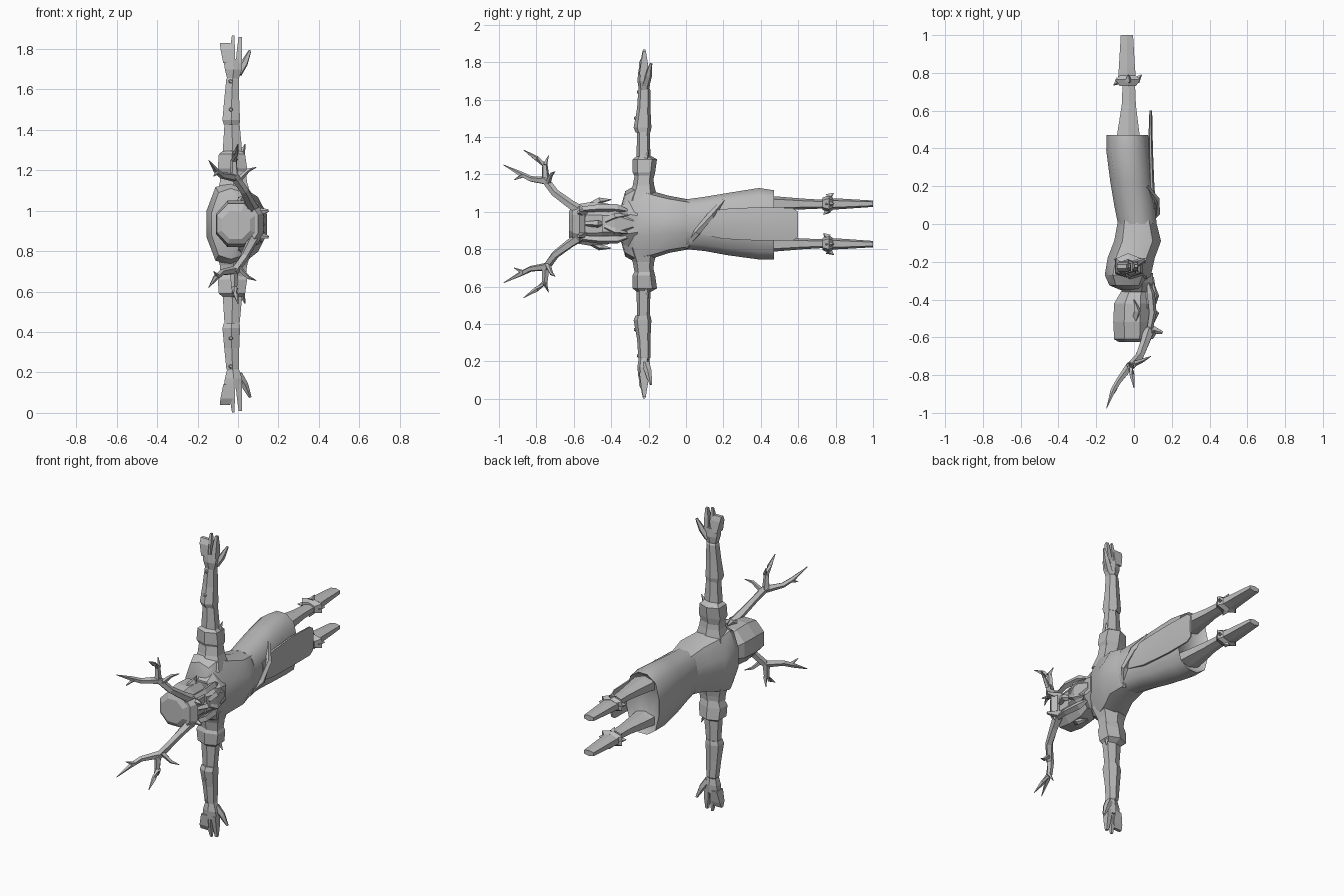
import bpy, bmesh, math
from mathutils import Vector

MID = 0.935  # height of the symmetry plane
grey = bpy.data.materials.new("stone grey")
grey.diffuse_color = (0.5, 0.5, 0.5, 1)


def finish(name, bm, smooth=0):
    bmesh.ops.recalc_face_normals(bm, faces=bm.faces)
    me = bpy.data.meshes.new(name)
    bm.to_mesh(me)
    bm.free()
    ob = bpy.data.objects.new(name, me)
    bpy.context.collection.objects.link(ob)
    me.materials.append(grey)
    if smooth:
        bpy.ops.object.select_all(action='DESELECT')
        ob.select_set(True)
        bpy.context.view_layer.objects.active = ob
        bpy.ops.object.shade_smooth_by_angle(angle=math.radians(smooth))
    return ob


def skin(bm, rings):
    n = len(rings[0])
    vs = [[bm.verts.new(p) for p in r] for r in rings]
    for a, b in zip(vs, vs[1:]):
        for i in range(n):
            j = (i + 1) % n
            bm.faces.new((a[i], a[j], b[j], b[i]))
    bm.faces.new(vs[0])
    bm.faces.new(vs[-1])


def loft(name, axis, rows, n=8, power=0.8, smooth=0, flip=False):
    """Rows are (position, x low, x high, other low, other high) along Y or Z."""
    rings = []
    for t, x0, x1, b0, b1 in rows:
        ring = []
        for i in range(n):
            a = math.tau * (i + 0.5) / n
            c, s = math.cos(a), math.sin(a)
            k = max(abs(c), abs(s)) ** (1 - power)
            scale = 1 / max(k * math.cos(math.pi / n), 0.5) if n > 4 else 1.41
            u = max(-1, min(1, c * scale))
            v = max(-1, min(1, s * scale))
            x = (x0 + x1) / 2 + u * (x1 - x0) / 2
            w = (b0 + b1) / 2 + v * (b1 - b0) / 2
            p = (x, t, w) if axis == 'Y' else (x, w, t)
            ring.append((p[0], p[1], 2 * MID - p[2]) if flip else p)
        rings.append(ring)
    bm = bmesh.new()
    skin(bm, rings)
    return finish(name, bm, smooth)


def tube(name, pts, radii, n=5, flip=False):
    """Tapered branch through the points."""
    P = [Vector((p[0], p[1], 2 * MID - p[2] if flip else p[2])) for p in pts]
    rings = []
    for i, p in enumerate(P):
        d = (P[min(i + 1, len(P) - 1)] - P[max(i - 1, 0)]).normalized()
        u = d.cross(Vector((0.3, 0.2, 1)) if abs(d.z) < 0.8 else Vector((1, 0.2, 0))).normalized()
        v = d.cross(u)
        rings.append([p + radii[i] * (u * math.cos(math.tau * k / n) + v * math.sin(math.tau * k / n))
                      for k in range(n)])
    bm = bmesh.new()
    skin(bm, rings)
    return finish(name, bm)


# Torso and robe
loft("torso", 'Y', [(-0.35, -0.07, 0.04, 0.85, 1.02), (-0.325, -0.13, 0.06, 0.76, 1.11),
                    (-0.27, -0.155, 0.09, 0.73, 1.14), (-0.18, -0.14, 0.11, 0.75, 1.11),
                    (-0.09, -0.105, 0.143, 0.78, 1.085), (0.02, -0.085, 0.115, 0.80, 1.065)],
     n=10, smooth=35)
loft("robe", 'Y', [(0.0, -0.085, 0.12, 0.80, 1.066), (0.1, -0.105, 0.11, 0.79, 1.08),
                   (0.22, -0.125, 0.095, 0.768, 1.10), (0.39, -0.147, 0.08, 0.745, 1.127),
                   (0.47, -0.145, 0.075, 0.745, 1.115), (0.44, -0.12, 0.05, 0.775, 1.085)],
     n=12, smooth=50)
loft("front_flap", 'Y', [(0.08, 0.09, 0.118, 0.88, 0.99), (0.2, 0.08, 0.108, 0.855, 1.015),
                         (0.4, 0.075, 0.1, 0.845, 1.025), (0.57, 0.08, 0.097, 0.845, 1.02),
                         (0.6, 0.082, 0.095, 0.865, 1.0)], n=8, smooth=50)
tube("sash", [(0.065, 0.2, 1.06), (0.115, 0.13, 0.98), (0.12, 0.06, 0.89), (0.07, 0.0, 0.81)],
     [0.012, 0.02, 0.02, 0.012])
loft("collar", 'Y', [(-0.36, -0.06, 0.08, 0.85, 1.02), (-0.31, -0.09, 0.1, 0.81, 1.06),
                     (-0.26, -0.06, 0.1, 0.83, 1.04)], n=8)

# Head, hood rim and beard
loft("head", 'Y', [(-0.625, -0.08, 0.06, 0.86, 1.0), (-0.61, -0.105, 0.085, 0.835, 1.035),
                   (-0.52, -0.11, 0.09, 0.82, 1.05), (-0.42, -0.105, 0.09, 0.825, 1.045),
                   (-0.36, -0.07, 0.08, 0.85, 1.01), (-0.32, -0.05, 0.05, 0.87, 1.0)], n=8)
loft("brow", 'Y', [(-0.61, 0.06, 0.1, 0.86, 1.01), (-0.57, 0.07, 0.125, 0.84, 1.03),
                   (-0.54, 0.07, 0.105, 0.86, 1.01)], n=6)
tube("nose", [(0.085, -0.54, MID), (0.115, -0.47, MID), (0.09, -0.45, MID)], [0.012, 0.02, 0.012], 4)
loft("beard", 'Y', [(-0.45, 0.04, 0.1, 0.86, 1.01), (-0.38, 0.05, 0.12, 0.86, 1.01),
                    (-0.28, 0.085, 0.105, 0.91, 0.96)], n=6)

# Antler branches: (points, radii); drawn once per side
antler = [
    ([(0.08, -0.56, 1.0), (0.06, -0.62, 1.04), (0.03, -0.7, 1.1), (-0.02, -0.755, 1.175)],
     [0.03, 0.025, 0.022, 0.022]),
    ([(-0.02, -0.75, 1.165), (-0.08, -0.83, 1.175), (-0.11, -0.88, 1.2), (-0.145, -0.975, 1.25)],
     [0.022, 0.016, 0.014, 0.002]),
    ([(-0.02, -0.75, 1.165), (-0.02, -0.755, 1.25), (-0.01, -0.8, 1.285), (0.0, -0.868, 1.33)],
     [0.022, 0.016, 0.014, 0.002]),
    ([(-0.01, -0.755, 1.25), (-0.03, -0.735, 1.30)], [0.013, 0.002]),
    ([(-0.1, -0.87, 1.195), (-0.12, -0.92, 1.17)], [0.013, 0.002]),
    ([(0.0, -0.74, 1.15), (0.05, -0.72, 1.2), (0.09, -0.7, 1.215)], [0.016, 0.01, 0.002]),
]

for side, flip in (("upper", False), ("lower", True)):
    for i, (pts, rad) in enumerate(antler):
        tube(f"{side}_antler_{i}", pts, rad, 5, flip)
    # Ear, hair strand and hood rim beside the face
    tube(side + "_ear", [(0.0, -0.53, 1.02), (0.02, -0.46, 1.06), (0.0, -0.4, 1.065)],
         [0.02, 0.018, 0.002], 4, flip)
    tube(side + "_hair", [(0.08, -0.58, 1.01), (0.1, -0.47, 1.02), (0.09, -0.37, 1.02), (0.07, -0.29, 1.0)],
         [0.015, 0.02, 0.022, 0.003], 4, flip)
    tube(side + "_moustache", [(0.1, -0.43, 0.95), (0.115, -0.38, 0.975), (0.1, -0.3, 0.985)],
         [0.015, 0.018, 0.002], 4, flip)
    tube(side + "_head_bump", [(0.07, -0.55, 0.99), (0.15, -0.575, 1.0)], [0.03, 0.008], 5, flip)

    # Arm with elbow guard and bracer
    loft(side + "_upper_arm", 'Z', [(1.06, -0.11, 0.07, -0.32, -0.15), (1.14, -0.09, 0.045, -0.285, -0.17),
                                    (1.22, -0.085, 0.035, -0.27, -0.18), (1.3, -0.075, 0.02, -0.265, -0.19),
                                    (1.46, -0.065, 0.005, -0.26, -0.195)], 6, flip=flip)
    loft(side + "_elbow_guard", 'Z', [(1.17, -0.085, 0.03, -0.265, -0.175), (1.21, -0.1, 0.045, -0.285, -0.165),
                                      (1.28, -0.095, 0.035, -0.285, -0.155),
                                      (1.3, -0.07, 0.015, -0.26, -0.19)], 6, flip=flip)
    tube(side + "_elbow_spike", [(0.01, -0.22, 1.25), (0.035, -0.2, 1.33)], [0.025, 0.002], 4, flip)
    loft(side + "_bracer", 'Z', [(1.425, -0.07, 0.008, -0.27, -0.19), (1.45, -0.077, 0.01, -0.28, -0.185),
                                 (1.55, -0.068, 0.006, -0.262, -0.19), (1.65, -0.058, 0.004, -0.255, -0.19),
                                 (1.665, -0.05, 0.0, -0.25, -0.2)], 6, flip=flip)
    for i, (z, y) in enumerate(((1.5, -0.27), (1.64, -0.255))):
        tube(f"{side}_stud_{i}", [(-0.035, y + 0.01, z), (-0.035, y - 0.008, z)], [0.013, 0.007], 6, flip)

    # Hand with fingers and thumb
    loft(side + "_palm", 'Z', [(1.64, -0.05, 0.0, -0.25, -0.2), (1.7, -0.065, 0.02, -0.26, -0.19),
                               (1.75, -0.072, 0.02, -0.255, -0.195)], 6, flip=flip)
    loft(side + "_outer_fingers", 'Z', [(1.73, -0.073, -0.03, -0.255, -0.195), (1.8, -0.087, -0.025, -0.25, -0.205),
                                        (1.83, -0.09, -0.04, -0.235, -0.215)], 4, flip=flip)
    loft(side + "_middle_finger", 'Z', [(1.73, -0.045, -0.015, -0.25, -0.205), (1.8, -0.04, -0.015, -0.245, -0.21),
                                        (1.868, -0.03, -0.018, -0.23, -0.218)], 4, flip=flip)
    loft(side + "_index_finger", 'Z', [(1.73, -0.012, 0.02, -0.25, -0.2), (1.8, -0.005, 0.02, -0.24, -0.205),
                                       (1.86, 0.003, 0.019, -0.23, -0.215)], 4, flip=flip)
    tube(side + "_thumb", [(0.0, -0.215, 1.68), (0.032, -0.2, 1.73), (0.045, -0.195, 1.76), (0.06, -0.187, 1.793)],
         [0.022, 0.019, 0.014, 0.007], 5, flip)

    # Leg, ankle cuff and boot
    loft(side + "_leg", 'Y', [(0.36, -0.1, 0.04, 0.99, 1.09), (0.47, -0.09, 0.03, 1.005, 1.083),
                              (0.63, -0.065, 0.01, 1.013, 1.07), (0.75, -0.06, 0.005, 1.018, 1.063)], 6, flip=flip)
    loft(side + "_ankle_cuff", 'Y', [(0.73, -0.075, 0.01, 1.01, 1.075), (0.765, -0.1, 0.035, 0.995, 1.09),
                                     (0.785, -0.075, 0.01, 1.01, 1.075)], 6, flip=flip)
    for i, (x, z) in enumerate(((-0.03, 1.1), (-0.03, 0.985), (0.04, 1.043), (-0.108, 1.043))):
        c = Vector((-0.032, 0.765, 1.043))
        tube(f"{side}_cuff_point_{i}", [c.lerp((x, 0.755, z), 0.6), (x, 0.735 if i % 2 else 0.79, z)],
             [0.022, 0.002], 4, flip)
    loft(side + "_boot", 'Y', [(0.76, -0.085, 0.012, 1.01, 1.072), (0.83, -0.08, 0.005, 1.014, 1.07),
                               (1.0, -0.07, -0.005, 1.026, 1.06)], 6, flip=flip)
